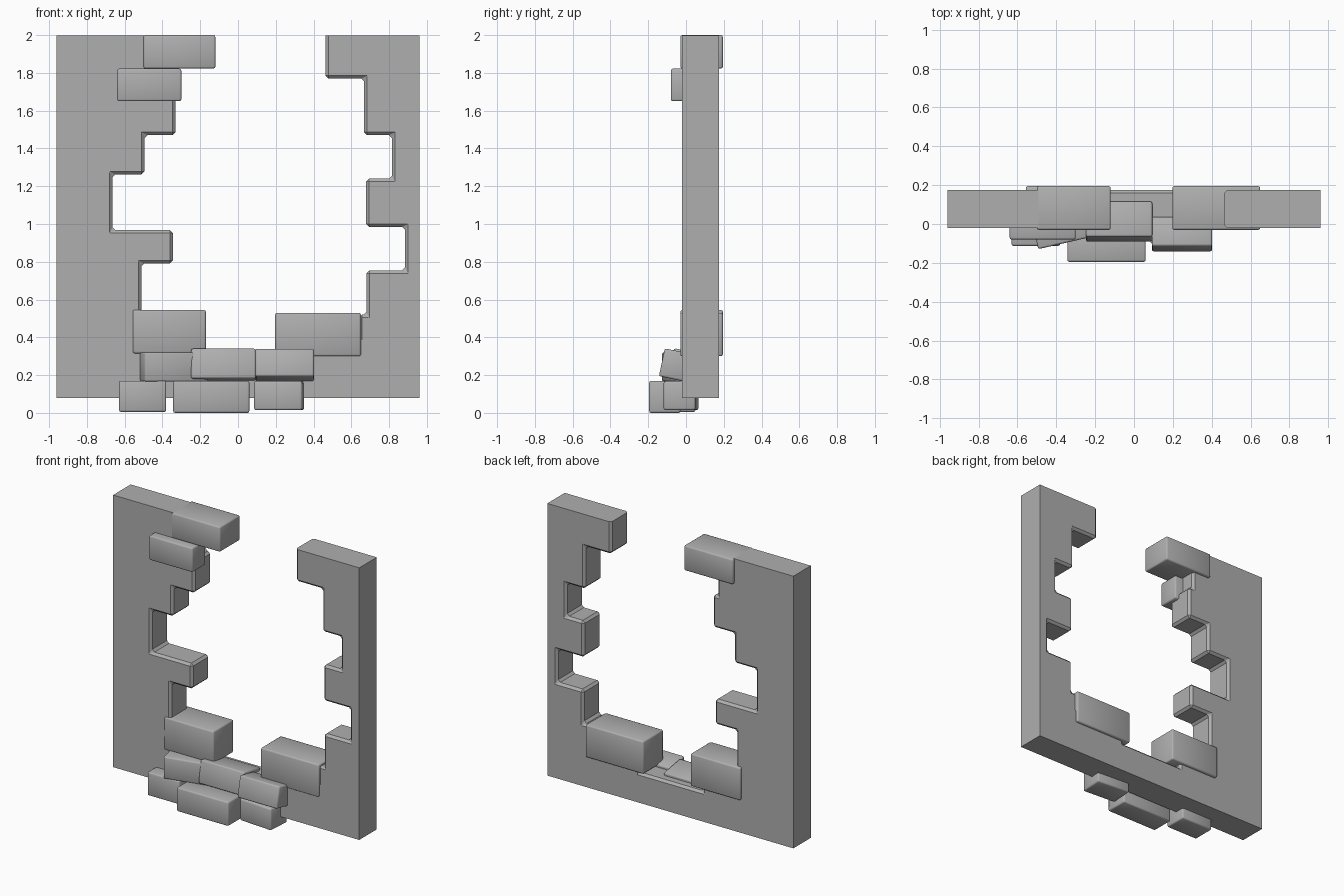
import bpy, bmesh
from math import radians

if "Cube" in bpy.data.objects:
    bpy.data.objects.remove(bpy.data.objects["Cube"])

stone = bpy.data.materials.new("grey_stone")
stone.diffuse_color = (0.43, 0.43, 0.43, 1)
stone.use_nodes = True
stone.node_tree.nodes["Principled BSDF"].inputs["Base Color"].default_value = stone.diffuse_color


def finish(name, bm):
    bmesh.ops.recalc_face_normals(bm, faces=bm.faces)
    me = bpy.data.meshes.new(name)
    bm.to_mesh(me)
    bm.free()
    me.materials.append(stone)
    ob = bpy.data.objects.new(name, me)
    bpy.context.collection.objects.link(ob)
    return ob


def brick(name, centre, size, rot=(0, 0, 0)):
    bm = bmesh.new()
    bmesh.ops.create_cube(bm, size=1)
    bmesh.ops.scale(bm, vec=size, verts=bm.verts)
    bmesh.ops.bevel(bm, geom=bm.edges[:], offset=0.01, segments=2,
                    profile=0.5, affect='EDGES')
    ob = finish(name, bm)
    ob.location = centre
    ob.rotation_euler = [radians(a) for a in rot]
    bpy.ops.object.select_all(action='DESELECT')
    bpy.context.view_layer.objects.active = ob
    ob.select_set(True)
    bpy.ops.object.shade_smooth_by_angle(angle=radians(50))
    return ob


def brick_box(name, x, y, z, rot=(0, 0, 0)):
    return brick(name, [(a + b) / 2 for a, b in (x, y, z)],
                 [b - a for a, b in (x, y, z)], rot)


# Wall panel: outer rectangle with a stepped, brick-toothed broken opening
left_edge = [(-0.365, 1.999), (-0.365, 1.70), (-0.33, 1.70), (-0.33, 1.47),
             (-0.495, 1.47), (-0.495, 1.262), (-0.665, 1.262), (-0.665, 0.968),
             (-0.345, 0.968), (-0.345, 0.79), (-0.512, 0.79), (-0.512, 0.40),
             (-0.25, 0.40), (-0.25, 0.29)]
right_edge = [(0.24, 0.29), (0.24, 0.40), (0.64, 0.40), (0.64, 0.52), (0.68, 0.52), (0.68, 0.755),
              (0.885, 0.755), (0.885, 0.985), (0.677, 0.985), (0.677, 1.24),
              (0.815, 1.24), (0.815, 1.47), (0.668, 1.47), (0.668, 1.77),
              (0.463, 1.77), (0.463, 1.999)]
outline = [(-0.96, 0.08), (-0.96, 1.999)] + left_edge + right_edge + [(0.96, 1.999), (0.96, 0.08)]
bm = bmesh.new()
face = bm.faces.new([bm.verts.new((x, -0.02, z)) for x, z in outline])
ext = bmesh.ops.extrude_face_region(bm, geom=[face])
bmesh.ops.translate(bm, vec=(0, 0.195, 0),
                    verts=[v for v in ext['geom'] if isinstance(v, bmesh.types.BMVert)])
bmesh.ops.recalc_face_normals(bm, faces=bm.faces)

# Chamfer only the broken edge
rim = [e for e in bm.edges
       if all(abs(v.co.x) < 0.95 for v in e.verts)
       and not all(v.co.z > 1.99 for v in e.verts)]
bmesh.ops.bevel(bm, geom=rim, offset=0.016, segments=1, affect='EDGES')
finish("broken_wall", bm)

# Bricks set into the wall, proud of both faces
brick_box("top_left_brick", (-0.50, -0.12), (-0.03, 0.195), (1.823, 2.0))
brick_box("lower_left_brick", (-0.557, -0.17), (-0.03, 0.195), (0.315, 0.545))
brick_box("lower_right_brick", (0.197, 0.65), (-0.03, 0.195), (0.30, 0.53))
# Brick sticking out of the front
brick_box("jutting_brick", (-0.64, -0.30), (-0.08, 0.07), (1.65, 1.822))
# Fallen bricks, upper row
brick("fallen_brick_left", (-0.345, -0.003, 0.243), (0.345, 0.18, 0.155), (0, 0, 13))
brick("fallen_brick_middle", (-0.077, 0.013, 0.247), (0.342, 0.185, 0.16), (-10, 0, 0))
brick("fallen_brick_right", (0.247, -0.052, 0.252), (0.31, 0.155, 0.15), (-12, 0, 0))
# Fallen bricks, bottom row
brick_box("ground_brick_left", (-0.63, -0.38), (-0.113, 0.05), (0.005, 0.17))
brick_box("ground_brick_middle", (-0.343, 0.06), (-0.195, -0.03), (0.0, 0.17))
brick_box("ground_brick_right", (0.09, 0.345), (-0.11, 0.058), (0.015, 0.168), (0, 0, -4))
